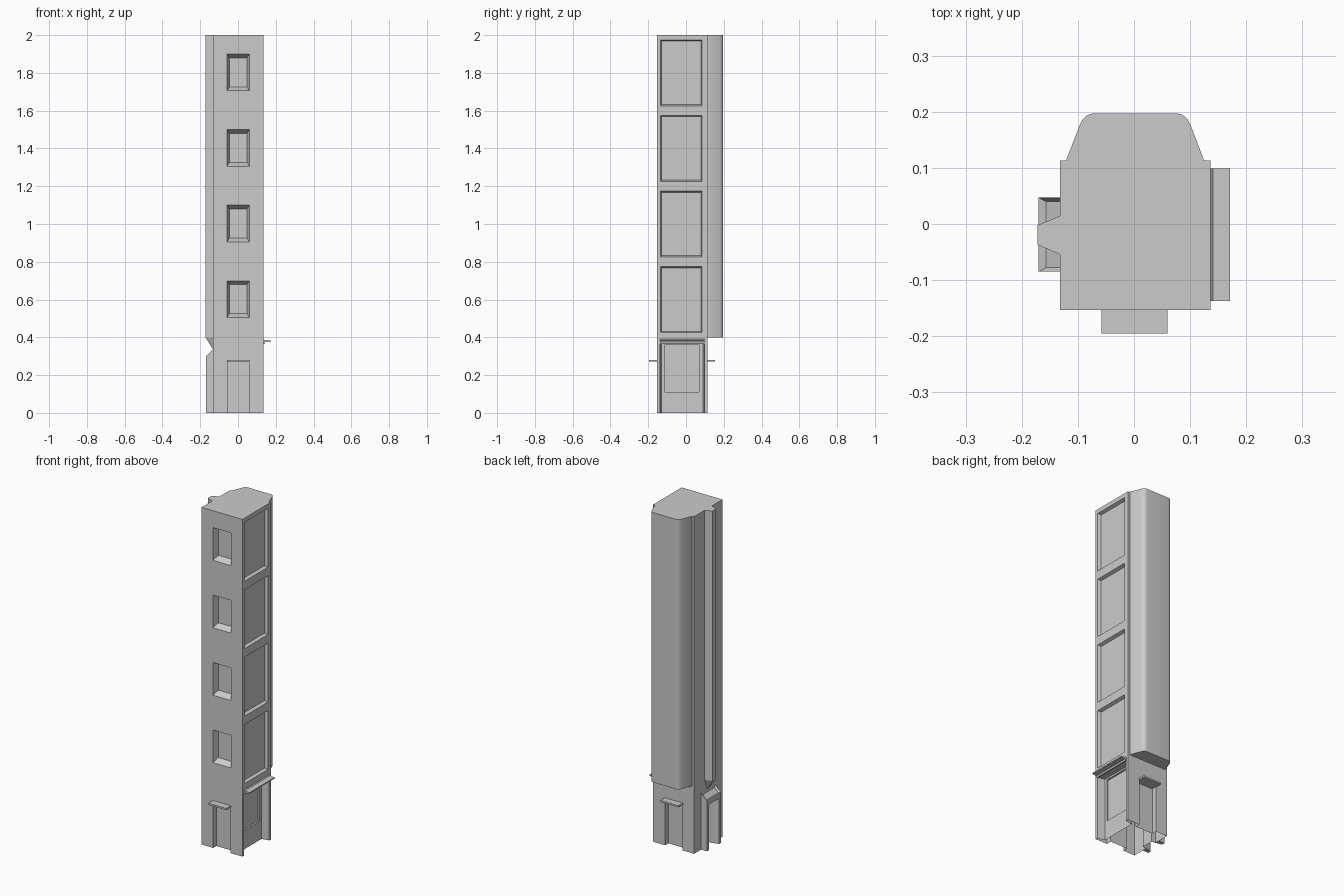
import bpy, bmesh
from mathutils import Vector

if "Cube" in bpy.data.objects:
    bpy.data.objects.remove(bpy.data.objects["Cube"])


def finish(name, bm):
    bmesh.ops.recalc_face_normals(bm, faces=bm.faces)
    me = bpy.data.meshes.new(name)
    bm.to_mesh(me)
    bm.free()
    ob = bpy.data.objects.new(name, me)
    bpy.context.collection.objects.link(ob)
    return ob


def loft(bm, rings):
    vs = [[bm.verts.new(p) for p in r] for r in rings]
    n = len(vs[0])
    for a, b in zip(vs, vs[1:]):
        for i in range(n):
            j = (i + 1) % n
            bm.faces.new((a[i], a[j], b[j], b[i]))
    bm.faces.new(vs[0])
    bm.faces.new(vs[-1])


def prism(name, pts, lo, hi, axis='z'):
    put = (lambda a, b, h: (a, b, h)) if axis == 'z' else (lambda a, b, h: (a, h, b))
    bm = bmesh.new()
    loft(bm, [[put(a, b, h) for a, b in pts] for h in (lo, hi)])
    return finish(name, bm)


def box(name, x0, x1, y0, y1, z0, z1):
    return prism(name, [(x0, y0), (x1, y0), (x1, y1), (x0, y1)], z0, z1)


def recess(bm, axis, outer, inner, a, z, m=0.0, mz=0.0):
    """Tapered cutter going from plane 'outer' to plane 'inner'."""
    rings = []
    for d, k, kz in ((outer, 0, 0), (inner, m, mz)):
        q = [(a[0] + k, z[0] + kz), (a[1] - k, z[0] + kz),
             (a[1] - k, z[1] - kz), (a[0] + k, z[1] - kz)]
        rings.append([(d, s, t) if axis == 'x' else (s, d, t) for s, t in q])
    loft(bm, rings)


def carve(ob, bm):
    cutter = finish("cutter", bm)
    cutter.hide_render = True
    mod = ob.modifiers.new("cut", 'BOOLEAN')
    mod.operation, mod.solver, mod.object = 'DIFFERENCE', 'EXACT', cutter
    bpy.context.view_layer.objects.active = ob
    bpy.ops.object.modifier_apply(modifier=mod.name)
    bpy.data.objects.remove(cutter)


L, R, F, B = -0.132, 0.136, -0.153, 0.113

# Tower body with window, door and shopfront recesses
body = box("tower_body", L, R, F, B, 0, 2)
cut = bmesh.new()
for i in range(4):
    z = 0.4 * (i + 1)
    recess(cut, 'y', F - 0.001, F + 0.035, (-0.058, 0.06), (z + 0.105, z + 0.3), 0.012, 0.02)
    recess(cut, 'x', R + 0.001, R - 0.018, (-0.136, 0.086), (z + 0.025, z + 0.375), 0.007, 0.007)
recess(cut, 'y', F - 0.01, F + 0.03, (-0.056, 0.058), (-0.05, 0.272))
recess(cut, 'y', B + 0.01, B - 0.03, (-0.056, 0.058), (-0.05, 0.272))
recess(cut, 'x', R + 0.01, R - 0.045, (-0.14, 0.1), (-0.05, 0.37), 0.01, 0)
recess(cut, 'x', L - 0.01, L + 0.025, (-0.055, 0.017), (-0.05, 0.27))
carve(body, cut)

# Shop window pane recess, then open underside
cut = bmesh.new()
recess(cut, 'x', R - 0.04, R - 0.055, (-0.115, 0.07), (0.11, 0.36))
carve(body, cut)
bm = bmesh.new()
bm.from_mesh(body.data)
bmesh.ops.delete(bm, geom=[f for f in bm.faces if f.calc_center_median().z < 0.001],
                 context='FACES')
bm.to_mesh(body.data)
bm.free()

# Rear projecting bay with rounded corners
half = [(0.122, B - 0.002), (0.122, 0.116), (0.098, 0.178), (0.094, 0.186),
        (0.088, 0.192), (0.081, 0.196), (0.073, 0.197)]
bay = prism("rear_bay", [(x + 0.002, y) for x, y in half] +
            [(-x + 0.002, y) for x, y in reversed(half)], 0.4, 2)
bpy.ops.object.select_all(action='DESELECT')
bay.select_set(True)
bpy.context.view_layer.objects.active = bay
bpy.ops.object.shade_smooth_by_angle(angle=0.5)

# Tapered fin running up the left side
prism("side_fin", [(L + 0.002, -0.055), (L + 0.002, 0.015), (-0.172, -0.002), (-0.172, -0.037)],
      0.4, 2)
bm = bmesh.new()
loft(bm, [[(L + 0.002, -0.03, 0.34), (L + 0.002, -0.01, 0.34), (L - 0.003, -0.015, 0.34),
           (L - 0.003, -0.025, 0.34)],
          [(L + 0.002, -0.055, 0.4), (L + 0.002, 0.015, 0.4), (-0.172, -0.002, 0.4),
           (-0.172, -0.037, 0.4)]])
bpy.data.objects.remove(bpy.data.objects.new("unused", None))
finish("fin_foot", bm)

# Left entrance portal with sloped, inset hood
portal = prism("side_portal", [(L + 0.001, 0), (-0.17, 0), (-0.17, 0.3), (L + 0.001, 0.338)],
               -0.085, 0.047, 'y')
cut = bmesh.new()
recess(cut, 'x', -0.18, L + 0.01, (-0.068, 0.03), (-0.05, 0.27), 0.013, 0)
carve(portal, cut)
bm = bmesh.new()
bm.from_mesh(portal.data)
slope = [f for f in bm.faces if f.normal.dot(Vector((-0.7, 0, 0.7))) > 0.9]
bmesh.ops.inset_region(bm, faces=slope, thickness=0.01, depth=-0.012)
bm.to_mesh(portal.data)
bm.free()

# Door canopies front and rear
box("front_canopy", -0.058, 0.06, -0.195, F + 0.002, 0.271, 0.281)
box("rear_canopy", -0.058, 0.06, B - 0.002, 0.153, 0.271, 0.281)

# Shopfront cornice
prism("shop_cornice", [(R - 0.002, 0.365), (0.141, 0.365), (0.144, 0.374), (0.171, 0.376),
                       (0.171, 0.383), (0.141, 0.385), (R - 0.002, 0.392)], -0.137, 0.099, 'y')
